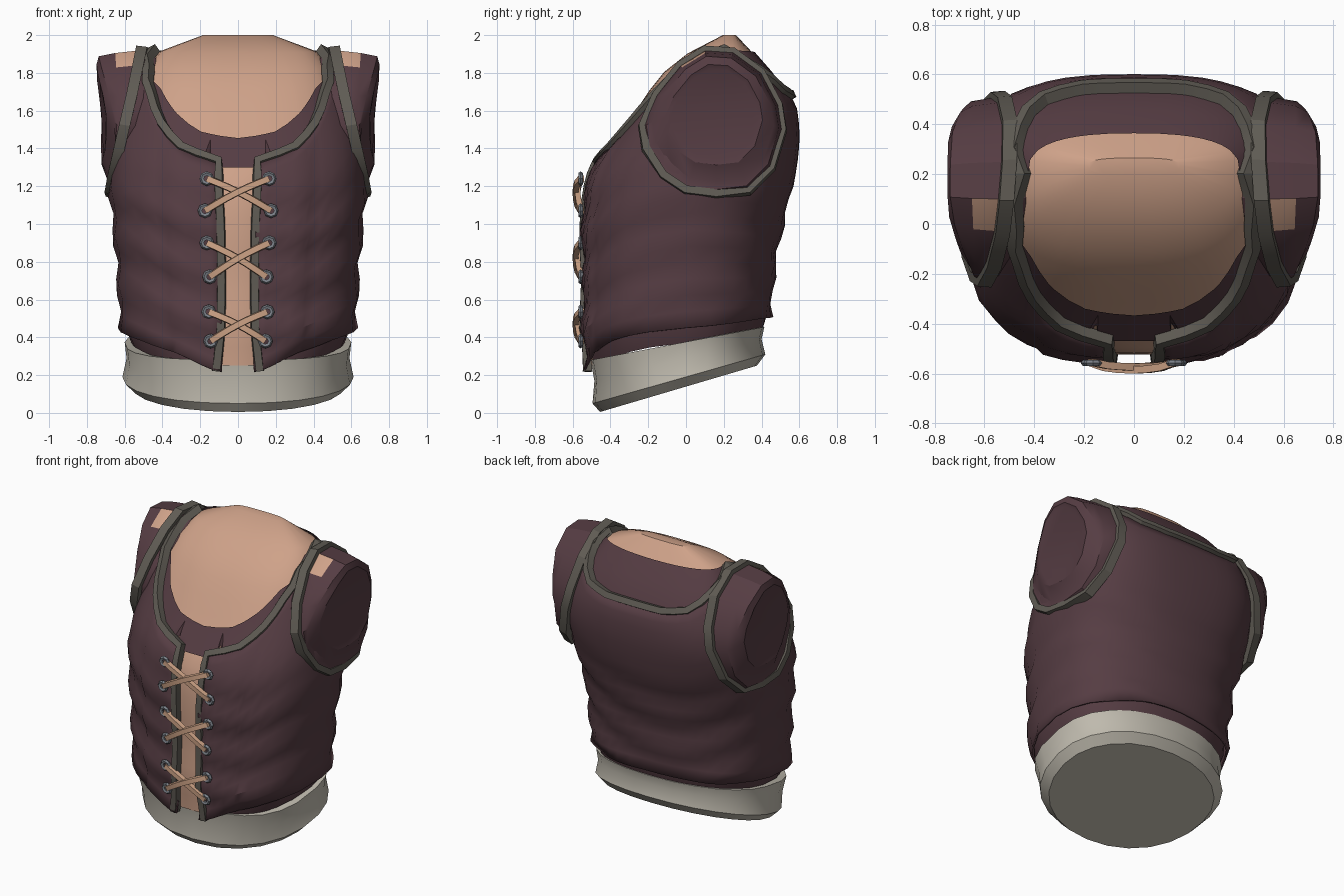
import bpy, bmesh, math
from mathutils import Vector

if "Cube" in bpy.data.objects:
    bpy.data.objects.remove(bpy.data.objects["Cube"])


def material(name, rgb):
    m = bpy.data.materials.new(name)
    m.use_nodes = True
    m.diffuse_color = (*rgb, 1)
    m.node_tree.nodes["Principled BSDF"].inputs["Base Color"].default_value = (*rgb, 1)
    return m


MAROON = material("maroon cloth", (0.092, 0.046, 0.056))
SKIN = material("skin", (0.62, 0.36, 0.25))
TRIM = material("dark trim", (0.115, 0.105, 0.088))
LINEN = material("pale linen", (0.52, 0.49, 0.42))
CORD = material("tan cord", (0.62, 0.37, 0.24))
METAL = material("grey metal", (0.2, 0.22, 0.25))


def finish(obj, angle=32):
    bpy.ops.object.select_all(action='DESELECT')
    obj.select_set(True)
    bpy.context.view_layer.objects.active = obj
    bpy.ops.object.shade_smooth_by_angle(angle=math.radians(angle))


def loft(name, rings, mats, closed=True, loop=False, caps=(False, False), rule=None, angle=32):
    """Skin a list of point rings into a mesh."""
    bm = bmesh.new()
    vs = [[bm.verts.new(p) for p in r] for r in rings]
    n = len(rings[0])
    pairs = list(zip(vs, vs[1:])) + ([(vs[-1], vs[0])] if loop else [])
    for i, (lo, hi) in enumerate(pairs):
        for j in range(n if closed else n - 1):
            k = (j + 1) % n
            f = bm.faces.new((lo[j], lo[k], hi[k], hi[j]))
            if rule:
                f.material_index = rule(i, f.calc_center_median())
    if caps[0]:
        bm.faces.new(vs[0][::-1])
    if caps[1]:
        bm.faces.new(vs[-1])
    bmesh.ops.recalc_face_normals(bm, faces=bm.faces)
    me = bpy.data.meshes.new(name)
    bm.to_mesh(me)
    bm.free()
    for m in mats:
        me.materials.append(m)
    obj = bpy.data.objects.new(name, me)
    bpy.context.collection.objects.link(obj)
    finish(obj, angle)
    return obj


def sweep(name, pts, normals, mat, width, low, high, loop=False):
    """Rectangular band that follows a path."""
    rings, n = [], len(pts)
    for i, (p, nor) in enumerate(zip(pts, normals)):
        a = pts[i - 1] if (loop or i) else p
        b = pts[(i + 1) % n] if (loop or i < n - 1) else p
        side = (b - a).normalized().cross(nor).normalized() * width / 2
        rings.append([p - side + nor * low, p + side + nor * low,
                      p + side * 0.8 + nor * high, p - side * 0.8 + nor * high])
    return loft(name, rings, [mat], loop=loop, caps=(not loop, not loop), angle=25)


def lerp(table, t):
    if t <= table[0][0]:
        return table[0][1:]
    for a, b in zip(table, table[1:]):
        if t <= b[0]:
            f = (t - a[0]) / (b[0] - a[0])
            return [u + (v - u) * f for u, v in zip(a[1:], b[1:])]
    return table[-1][1:]


# Torso sections: height, half width, front y, back y, squareness of the back
BODY = [(.3, .575, -.50, .40, 2.2), (.45, .605, -.52, .43, 2.2), (.7, .615, -.51, .44, 2.2),
        (.95, .635, -.52, .48, 2.2), (1.15, .66, -.51, .53, 2.4), (1.3, .66, -.47, .565, 2.6),
        (1.45, .65, -.37, .58, 2.8), (1.6, .61, -.28, .57, 2.8), (1.75, .555, -.18, .5, 2.8),
        (1.85, .49, -.09, .42, 2.8), (1.92, .425, .02, .355, 2.8), (2.0, .2, .18, .28, 2.8)]
FRONT_POWER = 2.8


def section(a, w, yf, yb, pf, pb):
    """Rounded-box outline; angle 0 is the front, 90 degrees is +x."""
    s, c = math.sin(a), math.cos(a)
    power = 2 / (pf if c > 0 else pb)
    yc = yf + (yb - yf) * .54
    x = math.copysign(abs(s) ** power, s) * w
    return x, yc + abs(c) ** power * ((yf - yc) if c > 0 else (yb - yc))


def body(a, z, d=0.0):
    w, yf, yb, pb = lerp(BODY, z)
    return Vector((*section(a, w + d, yf - d, yb + d, FRONT_POWER, pb), z))


def normal(a, z):
    e = .04
    n = (body(a + e, z) - body(a - e, z)).cross(body(a, z + e) - body(a, z - e))
    return n.normalized()


def edge(points):
    """Turn (x, z, is_back) points into (angle, z) pairs."""
    out = []
    for x, z, back in points:
        w, _, _, pb = lerp(BODY, z)
        a = math.asin(min(1, x / w) ** ((pb if back else FRONT_POWER) / 2))
        out.append((math.pi - a if back else a, z))
    return out


def fold(a):
    return min(a % math.tau, math.tau - a % math.tau)


NECK = edge([(.1, 1.33, 0), (.29, 1.405, 0), (.39, 1.53, 0), (.44, 1.68, 0), (.455, 1.82, 0),
             (.425, 1.92, 0), (.44, 1.81, 1), (.35, 1.71, 1), (.2, 1.68, 1), (0, 1.68, 1)])
HEM = edge([(.1, .22, 0), (.28, .31, 0), (.5, .39, 0), (.605, .45, 0), (.3, .5, 1), (0, .51, 1)])
SHIRT_NECK = edge([(0, 1.455, 0), (.2, 1.49, 0), (.3, 1.56, 0), (.41, 1.72, 0), (.425, 1.92, 0),
                   (.3, 1.915, 1), (0, 1.91, 1)])
PLACKET = edge([(.11, .22, 0), (.088, .45, 0), (.085, .7, 0), (.09, 1.0, 0), (.1, 1.2, 0)])
HALF = [math.radians(v) for v in (3.5, 7, 11, 17, 24, 27, 33, 40, 49, 60, 75, 90, 105, 120,
                                  131, 140, 148, 156, 163, 172)]
OPEN = HALF + [math.pi] + [math.tau - a for a in reversed(HALF)]
FULL = [0.0] + OPEN


def hem(a):
    return lerp(HEM, a)[0]


def shell(name, angles, low, high, rows, depth, mat, closed, caps=(False, False)):
    rings = []
    for i in range(rows + 1):
        ring = []
        for a in angles:
            z = low(fold(a)) + (high(fold(a)) - low(fold(a))) * i / rows
            ring.append(body(a, z, depth(a, z)))
        rings.append(ring)
    return loft(name, rings, [mat], closed=closed, caps=caps)


def vest_depth(a, z):
    panel = .012 if fold(a) < .43 and z < 1.4 else 0
    size = .013 * max(0, min(1, (1.3 - z) * 4))
    return .023 + panel + size * math.sin(z * 25 + 3 * math.sin(2 * a + 1))


# Body, undershirt and vest
shell("torso_skin", FULL, lambda a: .25 if a < .15 else hem(a), lambda a: 2.0, 18,
      lambda a, z: .005 if fold(a) < .1 and z < 1.25 else -.015, SKIN, True, (False, True))
shell("undershirt", FULL, lambda a: 1.3 if a < .15 else hem(a) - .08,
      lambda a: lerp(SHIRT_NECK, a)[0], 14,
      lambda a, z: -.025 if z < hem(fold(a)) else 0, MAROON, True)
vest = shell("vest", OPEN, hem, lambda a: lerp(NECK, a)[0], 17, vest_depth, MAROON, False)
thick = vest.modifiers.new("thickness", 'SOLIDIFY')
thick.thickness = .012

# Trim up the front opening and around the neckline
corners = PLACKET + NECK
path = []
for p, q in zip(corners, corners[1:]):
    path += [p, tuple((u + v) / 2 for u, v in zip(p, q))]
path += [corners[-1]] + [(math.tau - a, z) for a, z in reversed(path)]
sweep("neckline_trim", [body(a, z, .02) for a, z in path], [normal(a, z) for a, z in path],
      TRIM, .05, -.02, .026)

# Linen waistband: half width, front y, back y, front z, back z, front and back squareness
BAND = [(.56, -.455, .375, .005, .25, 2.1, 2.1), (.612, -.495, .42, .05, .31, 2.2, 2.1),
        (.59, -.485, .40, .17, .39, 2.6, 2.2), (.60, -.505, .415, .28, .455, 2.8, 2.2),
        (.5, -.42, .34, .28, .455, 2.8, 2.2)]
rings = []
for w, yf, yb, zf, zb, pf, pb in BAND:
    ring = []
    for k in range(24):
        x, y = section(math.tau * k / 24, w, yf, yb, pf, pb)
        ring.append(Vector((x, y, zf + (zb - zf) * (y - yf) / (yb - yf))))
    rings.append(ring)
loft("waistband", rings, [LINEN], caps=(True, False))

# Armholes and shoulder caps
ARMHOLE = [(.1, 1.92), (.25, 1.91), (.4, 1.8), (.49, 1.63), (.51, 1.5), (.45, 1.3), (.33, 1.18),
           (.16, 1.16), (0, 1.18), (-.12, 1.26), (-.21, 1.4), (-.23, 1.52), (-.16, 1.68), (-.03, 1.84)]


def arm_ring(side, scale, cy, cz, top, flare, taper=0, lean=0):
    ring = []
    for y, z in ARMHOLE:
        y, z = cy + (y - cy) * scale, cz + (z - cz) * scale
        x = top + flare * max(0, 1.92 - z) ** 1.5 - lean * (y - .14)
        x -= taper * (max(0, .05 - y) + max(0, y - .35))
        ring.append(Vector((side * x, y, z)))
    return ring


for side, label in ((1, "left"), (-1, "right")):
    hole = arm_ring(side, 1, 0, 0, .512, .24, lean=.08)
    rings = [arm_ring(side, .85, .14, 1.53, .4, .235), hole,
             arm_ring(side, .95, .15, 1.62, .65, .07, .1),
             arm_ring(side, .87, .16, 1.67, .738, -.085, .28),
             arm_ring(side, .7, .16, 1.67, .75, -.06, .25),
             arm_ring(side, .62, .16, 1.66, .738, -.06, .2)]
    loft(label + "_shoulder_cap", rings, [MAROON, SKIN], caps=(False, True),
         rule=lambda i, c: int(i == 1 and 1.81 < c.z < 1.9 and c.y < .1))
    out = Vector((side, 0, .2)).normalized()
    sweep(label + "_armhole_trim", hole, [out] * len(hole), TRIM, .05, -.03, .028, loop=True)

# Crossed laces and eyelets
for row, (x0, z0, x1, z1) in enumerate([(.165, 1.24, .175, 1.07), (.165, .9, .15, .72),
                                        (.155, .535, .145, .38)]):
    for side in (1, -1):
        lift = .012 if side > 0 else 0
        ends = Vector((side * x0, -.555, z0)), Vector((-side * x1, -.555, z1))
        pts = []
        for i in range(7):
            t = i / 6
            p = ends[0].lerp(ends[1], t)
            p.y -= (.018 + lift) * math.sin(math.pi * t) ** .6
            p.z += .012 * math.sin(math.pi * t)
            pts.append(p)
        sweep(f"lace_{row}_{'a' if side > 0 else 'b'}", pts, [Vector((0, -1, 0))] * 7,
              CORD, .038, -.014, .015)
        for x, z in ((x0, z0), (x1, z1)):
            bpy.ops.mesh.primitive_torus_add(major_segments=8, minor_segments=5, major_radius=.026,
                                             minor_radius=.013, location=(side * x, -.558, z),
                                             rotation=(math.pi / 2, 0, 0))
            eyelet = bpy.context.object
            eyelet.name = "eyelet"
            eyelet.data.materials.append(METAL)
            finish(eyelet)
